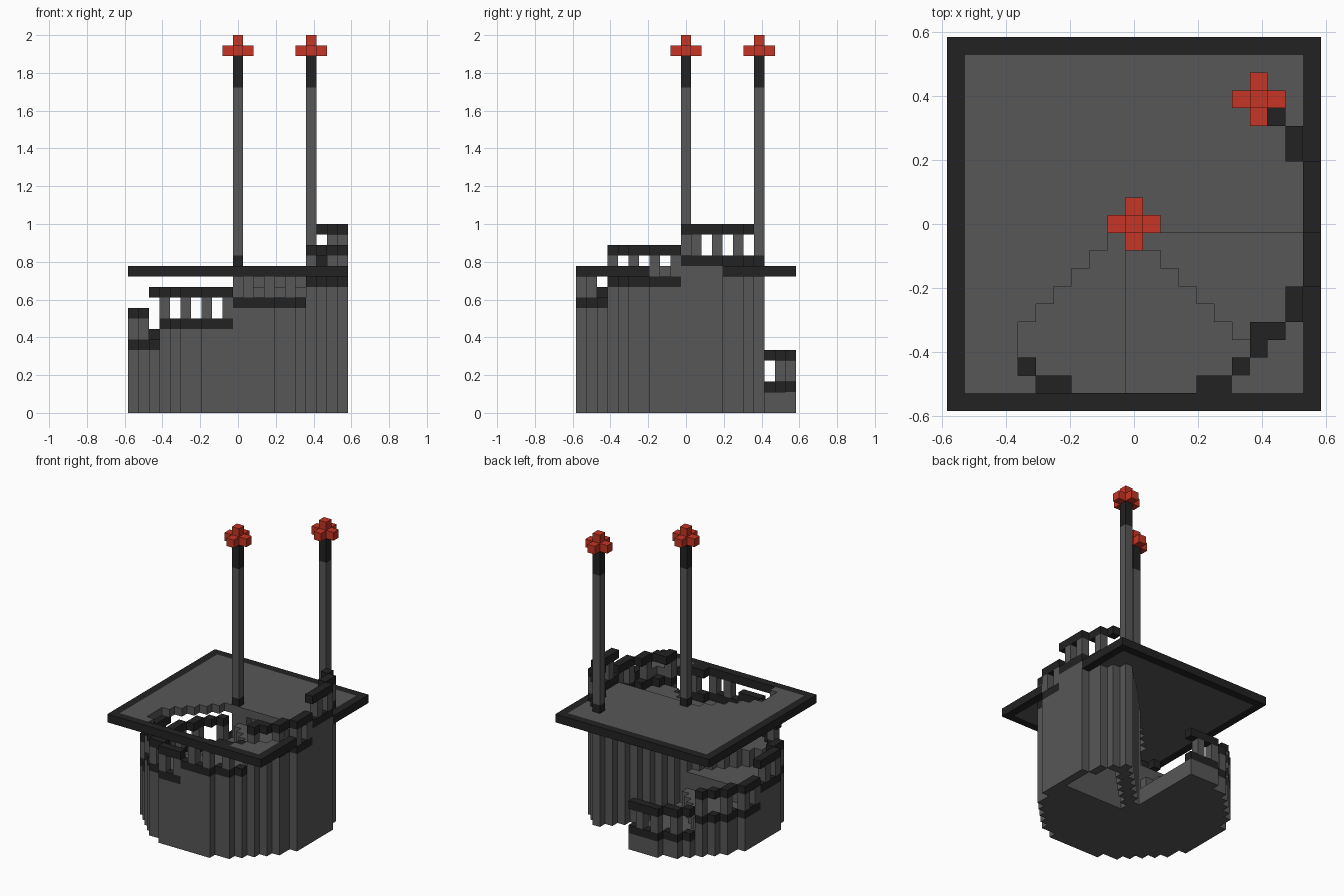
import bpy, bmesh, math

cube = bpy.data.objects.get("Cube")
if cube:
    bpy.data.objects.remove(cube, do_unlink=True)

U = 1 / 18          # block size
R = 10              # outermost block index


def material(name, rgb):
    m = bpy.data.materials.new(name)
    m.use_nodes = True
    m.diffuse_color = (*rgb, 1)
    m.node_tree.nodes["Principled BSDF"].inputs["Base Color"].default_value = (*rgb, 1)
    return m


GREY = material("stone grey", (0.095, 0.095, 0.095))
DARK = material("trim black", (0.016, 0.016, 0.016))
RED = material("lamp red", (0.56, 0.035, 0.018))


def prism(bm, cells, z0, z1):
    """Raise a footprint of square blocks from level z0 to z1, outer walls only."""
    cells = set(cells)
    sides = [((1, 0), (1, -1), (1, 1)), ((-1, 0), (-1, 1), (-1, -1)),
             ((0, 1), (1, 1), (-1, 1)), ((0, -1), (-1, -1), (1, -1))]
    for x, y in cells:
        def v(c, z):
            return bm.verts.new(((x + c[0] / 2) * U, (y + c[1] / 2) * U, z * U))
        ring = [(-1, -1), (1, -1), (1, 1), (-1, 1)]
        bm.faces.new([v(c, z1) for c in ring])
        bm.faces.new([v(c, z0) for c in reversed(ring)])
        for (dx, dy), a, b in sides:
            if (x + dx, y + dy) not in cells:
                bm.faces.new([v(a, z0), v(b, z0), v(b, z1), v(a, z1)])


def part(name, mat, *layers):
    """One object from layers of (cells, bottom level, top level)."""
    bm = bmesh.new()
    for cells, z0, z1 in layers:
        prism(bm, cells, z0, z1)
    bmesh.ops.remove_doubles(bm, verts=bm.verts, dist=1e-5)
    me = bpy.data.meshes.new(name)
    bm.to_mesh(me)
    bm.free()
    me.materials.append(mat)
    ob = bpy.data.objects.new(name, me)
    bpy.context.collection.objects.link(ob)
    return ob


def step_of(c):
    """Which of the eight wedges a block lies in, climbing from the back."""
    x, y = c
    if x == y and x > 0:
        return 6
    return int(((math.degrees(math.atan2(y, x)) - 90 + 1e-6) % 360) // 45)


# Round footprint and its rim
square = [(x, y) for x in range(-R, R + 1) for y in range(-R, R + 1)]
disc = {c for c in square if c[0] ** 2 + c[1] ** 2 <= 10.5 ** 2}
rim = {(x, y) for x, y in disc
       if not {(x + 1, y), (x - 1, y), (x, y + 1), (x, y - 1)} <= disc}
hub, corner = (0, 0), (7, 7)

# Spiral steps, each with a curb, balusters and a handrail
for s in range(7):
    wedge = {c for c in disc if step_of(c) == s and c != hub}
    edge = {c for c in wedge & rim if c != corner}
    floor = 2 * s + 2
    if s == 6:      # hollow wedge beneath the landing
        wall = {c for c in wedge if c in rim or c[0] - c[1] <= 1}
        part("landing_wall", GREY, (wall, 0, 13))
    else:
        part(f"step_{s + 1}", GREY, (wedge, 0, floor))
    part(f"curb_{s + 1}", DARK, (edge, floor, floor + 1))
    posts = {c for c in edge if min(abs(c[0]), abs(c[1])) % 2}
    part(f"balusters_{s + 1}", GREY, (posts, floor + 1, floor + 3))
    rail = set(edge)
    if s == 2:
        rail.discard((-8, -6))
    if s == 3:
        rail.add((-8, -6))
    if s == 4:      # merges with the platform border
        rail = {c for c in rail if c[1] > -R}
    if s == 5:
        rail.add((7, -6))
    part(f"handrail_{s + 1}", DARK, (rail, floor + 3, floor + 4))

# Square platform with the stair opening and a dark border
opening = {c for c in disc if step_of(c) in (3, 4, 5) and max(map(abs, c)) < R}
opening.discard((-7, -7))
border = {c for c in square if max(map(abs, c)) == R}
landing_edge = {(R, y) for y in range(0, 4)}
stair_gap = {(R, y) for y in range(-3, 0)}
deck = (set(square) - border - opening - {hub}) | landing_edge
part("platform_deck", GREY, (deck, 13, 14))
part("platform_border", DARK, (border - landing_edge - stair_gap, 13, 14))

# Lamp poles
part("central_column", GREY, ([hub], 0, 14))
for name, (x, y) in (("central", hub), ("corner", corner)):
    c = [(x, y)]
    part(f"{name}_pole", GREY, (c, 15, 31))
    part(f"{name}_pole_foot", DARK, (c, 14, 15))
    part(f"{name}_pole_collar", DARK, (c, 31, 34))
    cross = [(x, y), (x + 1, y), (x - 1, y), (x, y + 1), (x, y - 1)]
    part(f"{name}_lamp", RED, (cross, 34, 35), (c, 35, 36))
